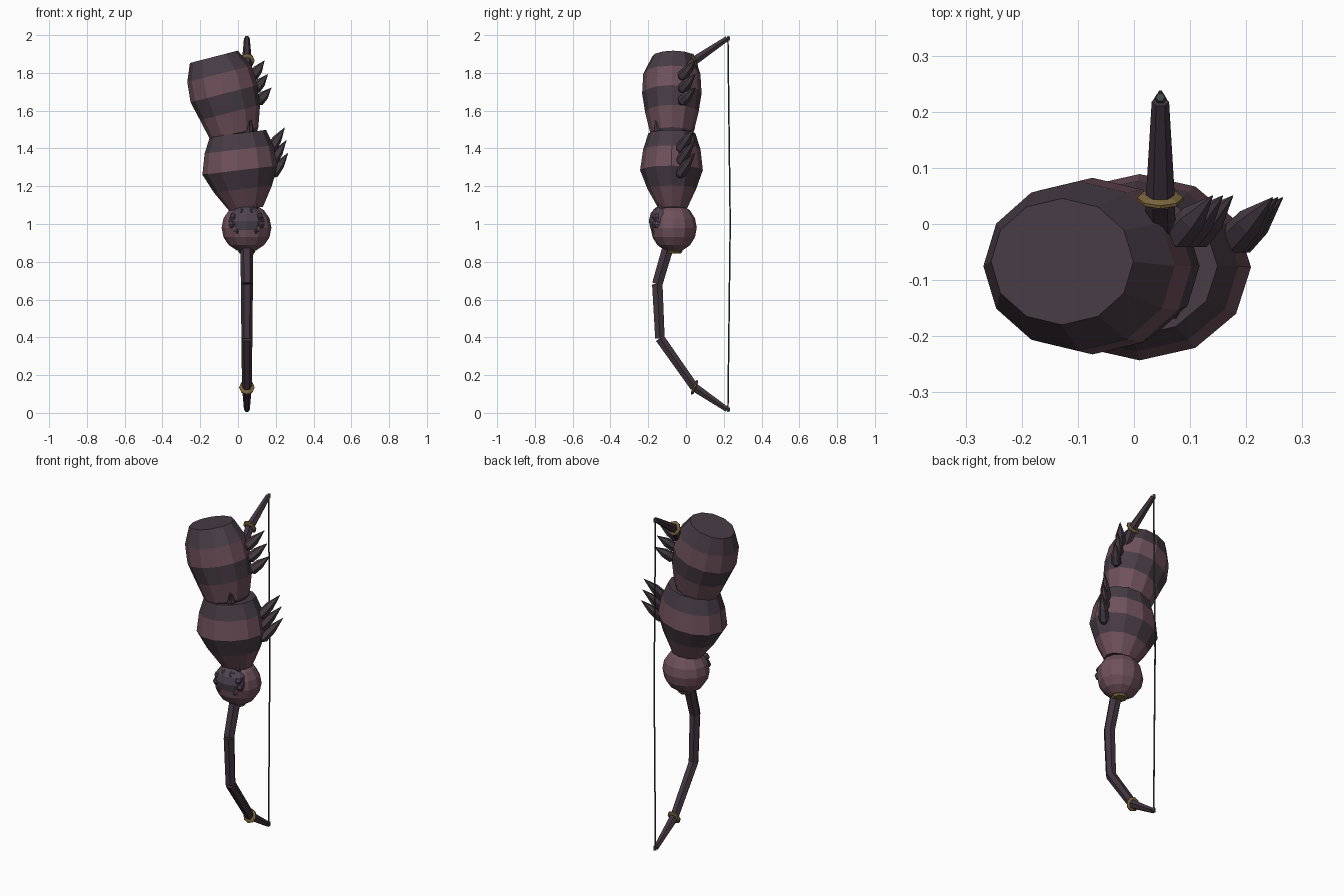
import bpy
import bmesh
from math import cos, sin, pi
from mathutils import Vector, Matrix

if "Cube" in bpy.data.objects:
    bpy.data.objects.remove(bpy.data.objects["Cube"], do_unlink=True)


def material(name, r, g, b):
    m = bpy.data.materials.new(name)
    m.use_nodes = True
    m.diffuse_color = (r, g, b, 1)
    m.node_tree.nodes["Principled BSDF"].inputs["Base Color"].default_value = (r, g, b, 1)
    return m


rose = material("dusky_rose", 0.16, 0.083, 0.105)
dark = material("dark_plum", 0.064, 0.045, 0.06)
wood = material("bow_wood", 0.055, 0.037, 0.052)
horn = material("spike_horn", 0.06, 0.043, 0.058)
slate = material("knuckle_slate", 0.078, 0.058, 0.083)
gold = material("old_gold", 0.2, 0.13, 0.048)
cord = material("cord", 0.055, 0.065, 0.064)


def finish(name, bm, mats):
    bmesh.ops.recalc_face_normals(bm, faces=bm.faces)
    mesh = bpy.data.meshes.new(name)
    bm.to_mesh(mesh)
    bm.free()
    for m in mats:
        mesh.materials.append(m)
    obj = bpy.data.objects.new(name, mesh)
    bpy.context.collection.objects.link(obj)
    return obj


def loft(name, points, radii, sides, mats, squash=1.0, axis=None):
    """Stack parallel rings along an axis; bands alternate through mats."""
    points = [Vector(p) for p in points]
    axis = Vector(axis or points[-1] - points[0]).normalized()
    u = Vector((0, 1, 0)).cross(axis).normalized()
    v = axis.cross(u)
    bm = bmesh.new()
    rings = []
    for p, r in zip(points, radii):
        angles = [2 * pi * i / sides for i in range(sides)]
        rings.append([bm.verts.new(p + u * r * cos(a) + v * r * squash * sin(a)) for a in angles])
    for k in range(len(rings) - 1):
        for i in range(sides):
            j = (i + 1) % sides
            f = bm.faces.new((rings[k][i], rings[k][j], rings[k + 1][j], rings[k + 1][i]))
            f.material_index = k % len(mats)
    bm.faces.new(rings[0])
    bm.faces.new(rings[-1])
    return finish(name, bm, mats)


def ball(name, center, scale, mat, segments=12, rings=8):
    bm = bmesh.new()
    bmesh.ops.create_uvsphere(bm, u_segments=segments, v_segments=rings, radius=1)
    bmesh.ops.transform(bm, matrix=Matrix.Translation(center) @ Matrix.Diagonal((*scale, 1)), verts=bm.verts)
    return finish(name, bm, [mat])


def spike(name, base, tip, width, mat, sides=6):
    base, tip = Vector(base), Vector(tip)
    points = [base.lerp(tip, t) for t in (0, 0.12, 0.5, 1)]
    return loft(name, points, [width * k for k in (0.45, 0.9, 0.8, 0.03)], sides, [mat])


# Banded arm: x, y, z and radius of each ring
upper = [(-0.128, -0.067, 1.885, 0.131), (-0.098, -0.075, 1.795, 0.176), (-0.074, -0.075, 1.69, 0.183),
         (-0.042, -0.075, 1.59, 0.164), (-0.02, -0.075, 1.48, 0.132), (0, -0.075, 1.42, 0.09)]
fore = [(0.0, -0.075, 1.48, 0.15), (0.005, -0.075, 1.395, 0.183), (0.01, -0.077, 1.285, 0.2),
        (0.026, -0.075, 1.185, 0.155), (0.043, -0.07, 1.08, 0.09)]
loft("upper_arm", [p[:3] for p in upper], [p[3] for p in upper], 12, [dark, rose], 0.86, (0.25, 0, -0.97))
loft("forearm", [p[:3] for p in fore], [p[3] for p in fore], 12, [dark, rose], 0.83, (0.12, 0, -0.99))

# Fist with dark knuckle guard
ball("fist", (0.045, -0.065, 0.98), (0.132, 0.122, 0.13), rose)
ball("knuckle_guard", (0.045, -0.125, 1.015), (0.1, 0.072, 0.083), slate, 10, 6)
for i in range(9):
    a = 2 * pi * (i + 0.75) / 9
    ball("knuckle_stud", (0.045 + 0.077 * cos(a), -0.15, 1.008 + 0.058 * sin(a)),
         (0.023, 0.03, 0.023), slate, 6, 4)
for x in (0.0, 0.09):
    spike("wrist_stud", (x, -0.12, 1.07), (x, -0.15, 1.13), 0.016, slate)

# Swept spikes on the outer side of the arm
for i in range(3):
    spike("upper_arm_spike", (0.07 + 0.015 * i, -0.03, 1.77 - 0.065 * i),
          (0.14 + 0.018 * i, 0.05, 1.865 - 0.072 * i), 0.032, horn)
    spike("forearm_spike", (0.165 + 0.006 * i, -0.04, 1.385 - 0.066 * i),
          (0.247 + 0.009 * i, 0.047, 1.51 - 0.067 * i), 0.032, horn)
spike("elbow_spike", (0.06, -0.14, 1.45), (0.07, -0.162, 1.55), 0.026, dark)

# Bow: matching upper and lower limbs built from straight tapered pieces
BOW_X = 0.047
limb = [(-0.075, 0.0, 0.034), (-0.1, 0.14, 0.034), (-0.152, 0.318, 0.032),
        (-0.138, 0.605, 0.029), (0.045, 0.865, 0.026), (0.218, 0.982, 0.0155)]
for side, s in (("upper", 1), ("lower", -1)):
    path = [((BOW_X, y, 1 + s * h), r) for y, h, r in limb]
    for (p, r), (q, t) in zip(path, path[1:]):
        loft(side + "_bow_limb", [p, q], [r, t], 6, [wood])
    # Thin gold collar where the limb bends
    c = Vector(path[4][0])
    d = Vector((0, 0.93, 0.37 * s))
    loft(side + "_bow_collar", [c + d * k for k in (-0.008, -0.003, 0.003, 0.008)],
         [0.03, 0.041, 0.041, 0.03], 8, [gold])
    loft(side + "_string_nock", [(BOW_X, 0.222, 1 + s * 0.973), (BOW_X, 0.226, 1 + s * 0.994)],
         [0.012, 0.008], 6, [cord])
    loft(side + "_bowstring", [(BOW_X, 0.222, 1 + s * 0.985), (BOW_X, 0.234, 1)], [0.0045, 0.0045], 6, [cord])

# Gold collar where the grip leaves the fist
loft("grip_collar", [(BOW_X, -0.064, z) for z in (0.866, 0.856, 0.844)], [0.036, 0.046, 0.038], 8, [gold])
